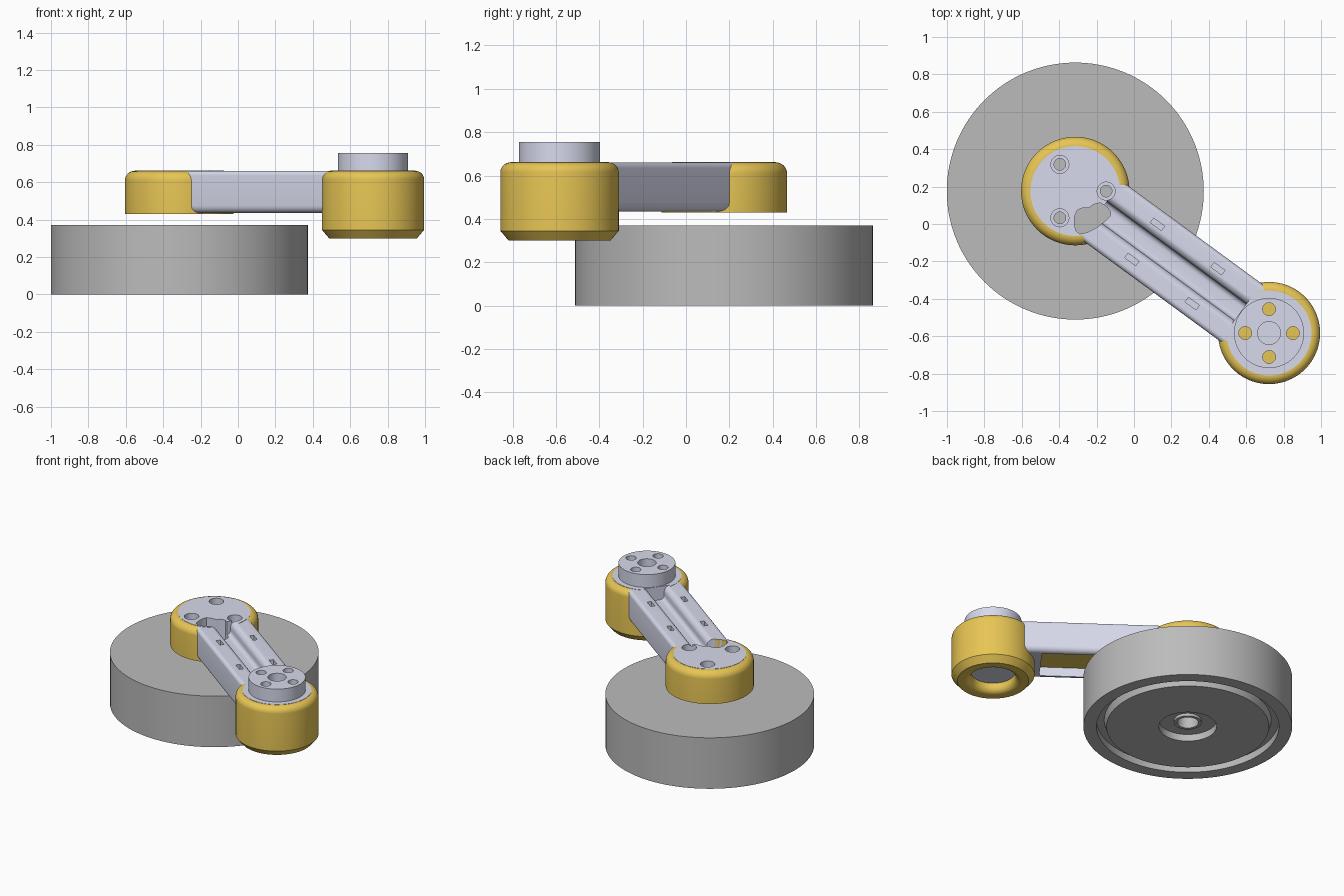
import bpy, bmesh, math
from mathutils import Matrix, Vector

if "Cube" in bpy.data.objects:
    bpy.data.objects.remove(bpy.data.objects["Cube"])

A = Vector((-0.314, 0.176, 0))          # wheel axis
B = Vector((0.722, -0.583, 0))          # far joint axis
L = (B - A).length
ARM = Matrix.Translation(A) @ Matrix.Rotation(math.atan2(B.y - A.y, B.x - A.x), 4, 'Z')


def material(name, rgb):
    m = bpy.data.materials.new(name)
    m.diffuse_color = (*rgb, 1)
    m.use_nodes = True
    m.node_tree.nodes["Principled BSDF"].inputs["Base Color"].default_value = m.diffuse_color
    return m


ORANGE = material("orange", (0.80, 0.56, 0.09))
PALE = material("pale_metal", (0.68, 0.70, 0.84))
GREY = material("dark_grey", (0.5, 0.5, 0.5))


def finish(name, bm, mat, matrix=None):
    bmesh.ops.remove_doubles(bm, verts=bm.verts, dist=1e-5)
    bmesh.ops.recalc_face_normals(bm, faces=bm.faces)
    if matrix:
        bm.transform(matrix)
    me = bpy.data.meshes.new(name)
    bm.to_mesh(me)
    bm.free()
    ob = bpy.data.objects.new(name, me)
    bpy.context.collection.objects.link(ob)
    if mat:
        me.materials.append(mat)
    return ob


def lathe(name, pts, centre, mat=None, n=96):
    """Revolve an (r, z) outline that starts and ends on the axis."""
    bm = bmesh.new()
    vs = [bm.verts.new((r, 0, z)) for r, z in pts]
    es = [bm.edges.new(p) for p in zip(vs, vs[1:])]
    bmesh.ops.spin(bm, geom=vs + es, cent=(0, 0, 0), axis=(0, 0, 1),
                   angle=math.tau, steps=n, use_merge=True)
    return finish(name, bm, mat, Matrix.Translation(centre))


def rod(name, centre, r, z0, z1, mat=None, n=48):
    return lathe(name, [(0, z0), (r, z0), (r, z1), (0, z1)], centre, mat, n)


def prism(name, pts, offset, mat=None, matrix=None):
    """Extrude a closed 3D outline along an offset."""
    bm = bmesh.new()
    f = bm.faces.new([bm.verts.new(p) for p in pts])
    g = bmesh.ops.extrude_face_region(bm, geom=[f])
    bmesh.ops.translate(bm, vec=offset,
                        verts=[v for v in g['geom'] if isinstance(v, bmesh.types.BMVert)])
    return finish(name, bm, mat, matrix)


def block(name, s0, s1, n0, n1, z0, z1):
    return prism(name, [(s0, n0, z0), (s1, n0, z0), (s1, n1, z0), (s0, n1, z0)],
                 (0, 0, z1 - z0), None, ARM)


def arc(cx, cz, r, a0, a1, n=8):
    return [(cx + r * math.cos(math.radians(a0 + (a1 - a0) * i / n)),
             cz + r * math.sin(math.radians(a0 + (a1 - a0) * i / n))) for i in range(n + 1)]


def boolean(targets, tool, op='DIFFERENCE'):
    for t in targets:
        m = t.modifiers.new("bool", 'BOOLEAN')
        m.operation, m.object, m.solver = op, tool, 'EXACT'
        bpy.context.view_layer.objects.active = t
        bpy.ops.object.modifier_apply(modifier=m.name)
    bpy.data.objects.remove(tool)


# Wheel with ring groove and stepped hub recess underneath
wheel = lathe("wheel", [(0, 0.12), (0.07, 0.12), (0.07, 0.03), (0.09, 0.03), (0.09, 0.05),
                        (0.19, 0.05), (0.19, 0), (0.535, 0), (0.55, 0.05), (0.60, 0.05),
                        (0.60, 0), (0.687, 0), (0.687, 0.37), (0, 0.37)], A, GREY, 128)

# Orange housings, open on top for the pale arm
near_housing = lathe("near_housing", [(0, 0.43), (0.29, 0.43)] + arc(0.24, 0.61, 0.05, 0, 90)
                     + [(0.225, 0.66), (0.225, 0.45), (0, 0.45)], A, ORANGE)
far_housing = lathe("far_housing", [(0, 0.38), (0.145, 0.38)] + arc(0.19, 0.345, 0.045, 180, 270)
                    + [(0.235, 0.30), (0.273, 0.345)] + arc(0.228, 0.615, 0.045, 0, 90)
                    + [(0.215, 0.66), (0.215, 0.655), (0, 0.655)], B, ORANGE)
rod("far_housing_floor", B, 0.145, 0.365, 0.385, PALE)

# Arm body with rounded long edges
half = arc(0.15, 0.475, 0.04, -90, 0) + arc(0.165, 0.635, 0.025, 0, 90)
section = half + [(-n, z) for n, z in reversed(half)]
arm = prism("arm", [(0.15, n, z) for n, z in section], (L - 0.28, 0, 0), PALE, ARM)
boolean([arm], rod("near_cap", A, 0.24, 0.44, 0.662, PALE, 96), 'UNION')
boolean([arm], lathe("far_cap", [(0, 0.6), (0.227, 0.6), (0.227, 0.662), (0.187, 0.662),
                                 (0.187, 0.755), (0, 0.755)], B, PALE), 'UNION')

# Clear the housings where the arm runs into them
boolean([near_housing, far_housing], block("arm_clearance", 0.2, L - 0.187, -0.17, 0.17, 0.47, 0.72))

# Central trough with rounded shoulders and floor
side = arc(0.085, 0.59, 0.035, 270, 270, 1)[:1]
side = arc(0.025, 0.595, 0.03, -90, 0) + arc(0.10, 0.617, 0.045, 180, 90) + [(0.10, 0.7)]
trough = side + [(-n, z) for n, z in reversed(side)]
boolean([arm], prism("trough_cutter", [(0.17, n, z) for n, z in trough],
                     (L - 0.19 - 0.17, 0, 0), None, ARM))

# Underside pocket and its orange liner
boolean([arm], block("pocket_cutter", 0.34, 0.97, -0.145, 0.145, 0.40, 0.51))
liner = block("pocket_liner", 0.335, 0.975, -0.15, 0.15, 0.50, 0.52)
liner.data.materials.append(ORANGE)

# Small slots in both rails
for s in (0.46, 0.86):
    for n in (-0.116, 0.116):
        boolean([arm], block("slot_cutter", s - 0.036, s + 0.036, n - 0.015, n + 0.015, 0.60, 0.7))

# Near cap: three counterbored screw holes and the cable opening
for k in range(3):
    a = math.radians(120 * k)
    c = A + 0.165 * Vector((math.cos(a), math.sin(a), 0))
    boolean([arm], rod("counterbore", c, 0.048, 0.60, 0.8))
    boolean([arm, near_housing], rod("screw_hole", c, 0.031, 0.3, 0.8))
opening = [(-0.318, 0.0), (-0.318, 0.04), (-0.305, 0.072), (-0.28, 0.084), (-0.24, 0.087),
           (-0.215, 0.105), (-0.18, 0.113), (-0.145, 0.092), (-0.125, 0.065), (-0.128, 0.043),
           (-0.15, 0.02), (-0.20, -0.02), (-0.25, -0.045), (-0.29, -0.053), (-0.312, -0.035)]
boolean([arm, near_housing], prism("opening_cutter", [(x, y, 0.3) for x, y in opening], (0, 0, 0.5)))

# Far boss: blind centre hole and four through holes showing the housing
boolean([arm], rod("centre_hole", B, 0.061, 0.68, 0.8))
for k in range(4):
    a = math.radians(90 * k)
    boolean([arm], rod("bolt_hole", B + 0.128 * Vector((math.cos(a), math.sin(a), 0)), 0.034, 0.5, 0.8))

# Smooth shading with crisp edges
bpy.ops.object.select_all(action='DESELECT')
for ob in bpy.context.scene.objects:
    ob.select_set(True)
    bpy.context.view_layer.objects.active = ob
bpy.ops.object.shade_smooth_by_angle(angle=math.radians(30))
